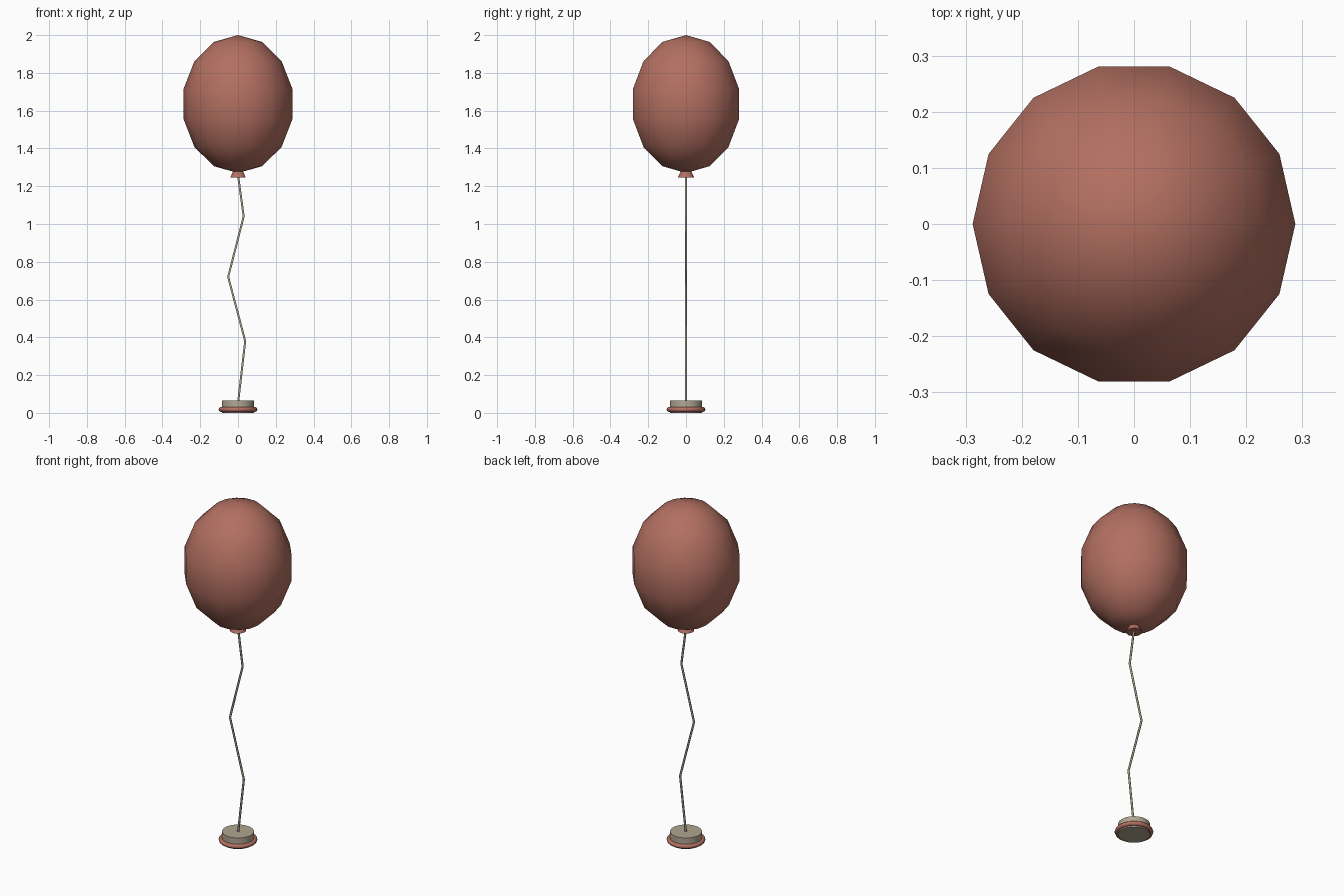
import bpy
import math

cube = bpy.data.objects.get("Cube")
if cube:
    bpy.data.objects.remove(cube, do_unlink=True)


def material(name, rgb):
    mat = bpy.data.materials.new(name)
    mat.use_nodes = True
    mat.diffuse_color = (*rgb, 1)
    mat.node_tree.nodes["Principled BSDF"].inputs["Base Color"].default_value = (*rgb, 1)
    return mat


dusty_red = material("dusty red", (0.45, 0.16, 0.12))
beige = material("beige", (0.44, 0.38, 0.28))


def finish(name, mat, angle=None):
    """Name and colour the active object, optionally smoothing it."""
    obj = bpy.context.object
    obj.name = name
    obj.data.materials.append(mat)
    bpy.ops.object.transform_apply(location=False, rotation=True, scale=True)
    if angle:
        bpy.ops.object.shade_smooth_by_angle(angle=math.radians(angle))
    return obj


# Balloon: coarse stretched sphere with smooth shading
bpy.ops.mesh.primitive_uv_sphere_add(segments=14, ring_count=7, radius=1, location=(0, 0, 1.635))
bpy.context.object.scale = (0.295, 0.295, 0.365)
bpy.context.object.rotation_euler.z = math.pi / 2
balloon = finish("balloon", dusty_red, 60)

# Flared knot under the balloon
bpy.ops.mesh.primitive_cone_add(vertices=10, radius1=0.044, radius2=0.014, depth=0.06, location=(0, 0, 1.275))
finish("balloon_knot", dusty_red, 40)

# Kinked string from weight to knot
path = [(0, 0.05), (0.038, 0.38), (-0.052, 0.72), (0.03, 1.04), (0, 1.26)]
curve = bpy.data.curves.new("string", "CURVE")
curve.dimensions = "3D"
curve.bevel_depth = 0.006
curve.bevel_resolution = 1
curve.use_fill_caps = True
spline = curve.splines.new("POLY")
spline.points.add(len(path) - 1)
for point, (x, z) in zip(spline.points, path):
    point.co = (x, 0, z, 1)
curve.materials.append(beige)
string = bpy.data.objects.new("string", curve)
bpy.context.collection.objects.link(string)

# Round weight with a coloured rim
bpy.ops.mesh.primitive_cylinder_add(vertices=32, radius=0.085, depth=0.065, location=(0, 0, 0.0325))
finish("weight", beige, 40)
bpy.ops.mesh.primitive_torus_add(major_segments=32, minor_segments=8, major_radius=0.09,
                                 minor_radius=0.013, location=(0, 0, 0.018))
finish("weight_rim", dusty_red, 60)
